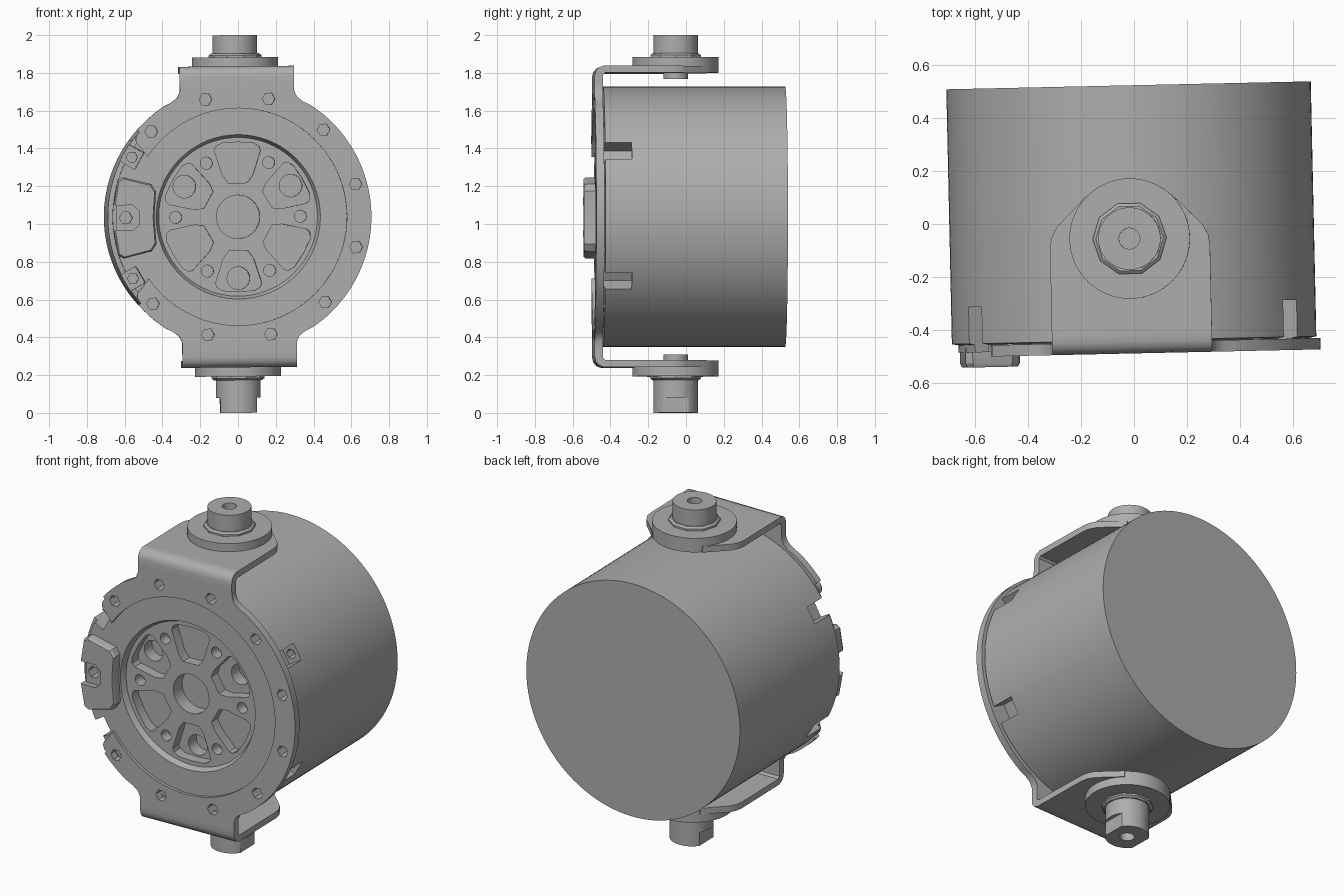
import bpy, bmesh
from math import sin, cos, radians, pi
from mathutils import Matrix

if "Cube" in bpy.data.objects:
    bpy.data.objects.remove(bpy.data.objects["Cube"])

metal = bpy.data.materials.new("plain_grey_metal")
metal.use_nodes = True
GREY = (0.42, 0.42, 0.42, 1)
metal.diffuse_color = GREY
metal.node_tree.nodes["Principled BSDF"].inputs["Base Color"].default_value = GREY
parts = []


def place(p, h, axis):
    """Put a flat point p at height h along the axis."""
    return {"x": (h, *p), "y": (p[0], h, p[1]), "z": (*p, h)}[axis]


def loft(name, rings, axis):
    """Skin a stack of (outline, height) rings and cap both ends."""
    bm = bmesh.new()
    loops = [[bm.verts.new(place(p, h, axis)) for p in pts] for pts, h in rings]
    for a, b in zip(loops, loops[1:]):
        for i in range(len(a)):
            j = (i + 1) % len(a)
            bm.faces.new((a[i], a[j], b[j], b[i]))
    bm.faces.new(loops[0])
    bm.faces.new(loops[-1])
    bmesh.ops.recalc_face_normals(bm, faces=bm.faces)
    mesh = bpy.data.meshes.new(name)
    bm.to_mesh(mesh)
    bm.free()
    mesh.materials.append(metal)
    ob = bpy.data.objects.new(name, mesh)
    bpy.context.collection.objects.link(ob)
    parts.append(ob)
    return ob


def prism(name, pts, a, b, axis):
    return loft(name, [(pts, a), (pts, b)], axis)


def arc(r, start, end, n, c=(0, 0)):
    return [(c[0] + r * cos(radians(start + (end - start) * i / n)),
             c[1] + r * sin(radians(start + (end - start) * i / n))) for i in range(n + 1)]


def circle(r, n=32, c=(0, 0)):
    return arc(r, 0, 360, n, c)[:-1]


def polar(r, deg):
    return (r * cos(radians(deg)), r * sin(radians(deg)))


def turn(pts, deg):
    c, s = cos(radians(deg)), sin(radians(deg))
    return [(x * c - y * s, x * s + y * c) for x, y in pts]


def lathe(name, profile, axis, n=96):
    return loft(name, [(circle(r, n), h) for r, h in profile], axis)


def cut(ob, pts, a, b, axis):
    """Subtract a prism from an object."""
    tool = prism("cutter", pts, a, b, axis)
    mod = ob.modifiers.new("cut", "BOOLEAN")
    mod.operation, mod.solver, mod.object = "DIFFERENCE", "EXACT", tool
    bpy.context.view_layer.objects.active = ob
    bpy.ops.object.modifier_apply(modifier=mod.name)
    parts.remove(tool)
    bpy.data.objects.remove(tool)


# Drum with a stepped front and a recessed hub face
body = lathe("drum_body", [(.69, .58), (.69, -.385), (.665, -.39), (.665, -.418),
                           (.435, -.418), (.42, -.385)], "y", 128)

# Hub: centre bore, six pockets, bolt holes between them, bores in every other pocket
half = [(.18, 0), (.18, .05), (.22, .08), (.35, .122), (.372, .115), (.39, .085), (.396, 0)]
pocket = half + [(x, -y) for x, y in half[-2:0:-1]]
cut(body, circle(.115), -.5, -.3, "y")
for k in range(6):
    angle = 30 + 60 * k
    cut(body, turn(pocket, angle), -.5, -.325, "y")
    cut(body, circle(.032, 16, polar(.33, angle - 30)), -.5, -.32, "y")
    if k % 2 == 0:
        cut(body, circle(.06, 24, polar(.325, angle)), -.4, -.25, "y")

# Side slots, each with a small hole in its end wall
slot = [(.6, -.05), (.75, -.05), (.75, .05), (.6, .05)]
for angle in (30, 150, 210, 330):
    cut(body, turn(slot, angle), -.5, -.245, "y")
    cut(body, circle(.03, 6, polar(.642, angle)), -.3, -.19, "y")

# Open front ring with a neck at top and bottom
neck = [(.39, .587), (.35, .607), (.318, .632), (.303, .665), (.303, .71)]
outline = [(x, -z) for x, z in neck[::-1]] + arc(.705, -56, 56, 48) + neck
outline += [(-x, z) for x, z in neck[::-1]]
outline += arc(.705, 124, 139, 8) + arc(.045, 125, 240, 8, polar(.645, 140))
outline += arc(.575, 146, -146, 96)
outline += arc(.045, 120, 235, 8, polar(.645, 220)) + arc(.705, 221, 236, 8)
outline += [(-x, -z) for x, z in neck]
ring = prism("front_ring_plate", outline, -.435, -.392, "y")
for k in range(12):
    angle = 15 + 30 * k
    if k in (5, 6):
        continue
    spot = circle(.034, 6, polar(.645, angle))
    cut(ring, spot, -.5, -.3, "y")
    cut(body, spot, -.5, -.36, "y")

# Clamp block on the open side of the ring, with a notch around its screw hole
edge = [(-.445, 0), (-.435, .14), (-.46, .178), (-.61, .215), (-.637, .2),
        (-.66, .07), (-.56, .07), (-.525, .04)]
block = edge + [(x, -z) for x, z in edge[:0:-1]]
inner = [(-.55 + (x + .55) * .93, z * .96) for x, z in block]
loft("clamp_block", [(block, -.4), (block, -.46), (inner, -.475)], "y")
foot = prism("clamp_foot", [(-.645, -.09), (-.5, -.09), (-.5, .09), (-.645, .09)],
             -.435, -.4, "y")
hole = circle(.035, 6, (-.595, 0))
cut(foot, hole, -.5, -.35, "y")
cut(body, hole, -.5, -.34, "y")

# Bent flanges, washers and pivot shafts, above and below
for name, s, tip in (("upper", 1, .962), ("lower", -1, 1.038)):
    bend = [(-.435, .71), (-.435, .745), (-.43, .768), (-.415, .787), (-.39, .797),
            (-.36, .797), (-.36, .76), (-.38, .76), (-.392, .748), (-.392, .71)]
    prism(name + "_bend", [(y, s * z) for y, z in bend], -.303, .303, "x")
    side = [(.303, -.36), (.303, -.03), (.297, .01), (.275, .05), (.163, .163)]
    tongue = side + [(-x, y) for x, y in side[::-1]]
    prism(name + "_flange", tongue, s * .76, s * .797, "z")
    lathe(name + "_washer", [(.228, s * .762), (.228, s * .845)], "z", 64)
    lathe(name + "_collar", [(.14, s * .84), (.14, s * .855), (.128, s * .865)], "z", 10)
    lathe(name + "_inner_stub", [(.065, s * .73), (.065, s * .765)], "z", 32)
    shaft = lathe(name + "_pivot_shaft", [(.118, s * .84), (.118, s * tip)], "z", 48)
    cut(shaft, circle(.04, 16), s * .9, s * 1.2, "z")
    if s < 0:
        for side_x in (-1, 1):
            flat = [(side_x * .097, -.2), (side_x * .3, -.2),
                    (side_x * .3, .2), (side_x * .097, .2)]
            cut(shaft, flat, -1.2, -.957, "z")

# Set the slight lean of the whole assembly and finish shading
lean = (Matrix.Translation((-.008, -.055, 1.038)) @ Matrix.Rotation(radians(1.25), 4, "Z")
        @ Matrix.Rotation(radians(-.57), 4, "Y"))
bpy.ops.object.select_all(action="DESELECT")
for ob in parts:
    ob.data.transform(lean)
    ob.select_set(True)
bpy.context.view_layer.objects.active = body
bpy.ops.object.shade_smooth_by_angle(angle=radians(32))
